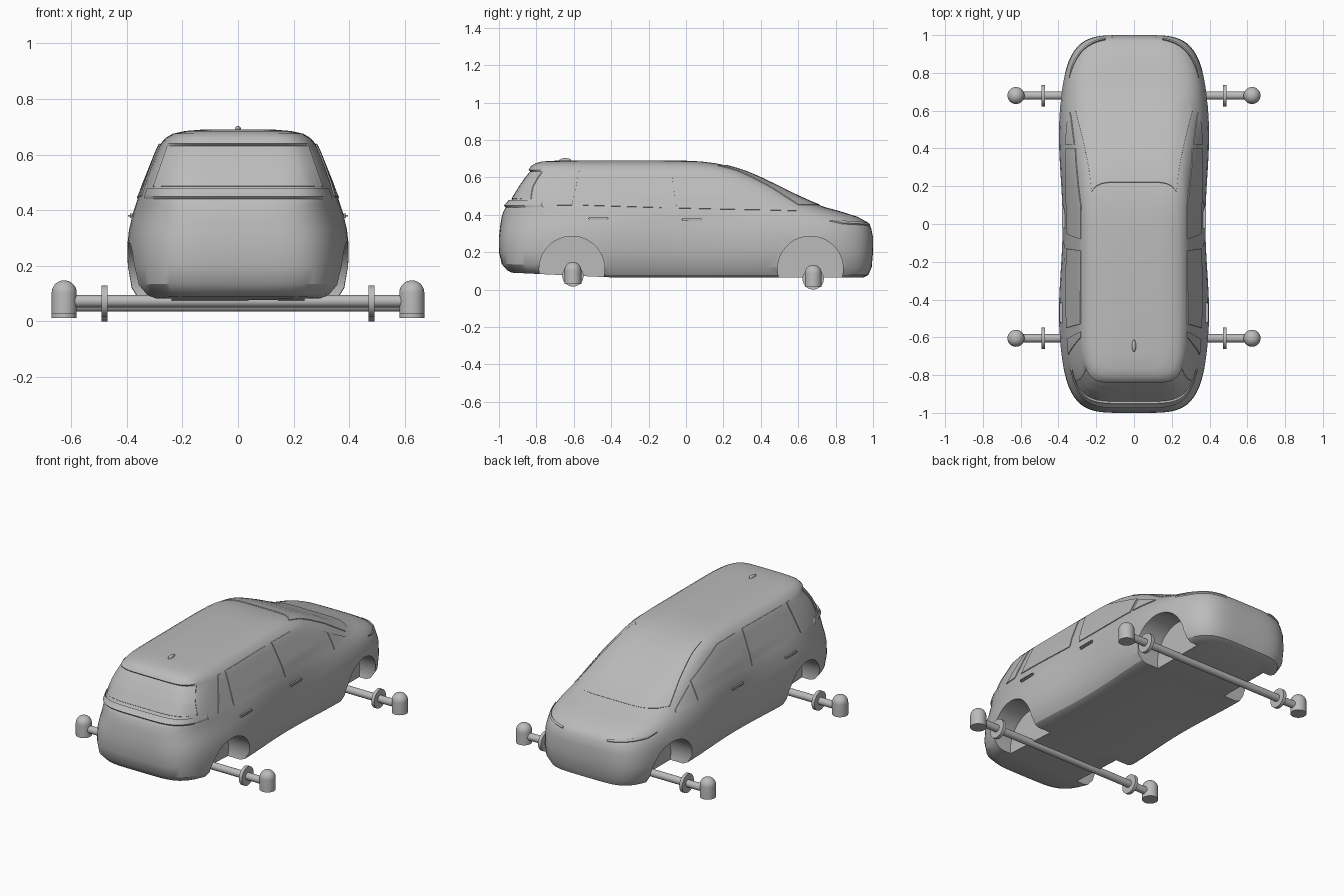
import bpy, bmesh, math
from mathutils import Vector, Matrix

if "Cube" in bpy.data.objects:
    bpy.data.objects.remove(bpy.data.objects["Cube"])

grey = bpy.data.materials.new("plain grey")
grey.use_nodes = True
grey.diffuse_color = (0.5, 0.5, 0.5, 1)
grey.node_tree.nodes["Principled BSDF"].inputs["Base Color"].default_value = (0.5, 0.5, 0.5, 1)


def finish(name, bm, smooth=True):
    bmesh.ops.recalc_face_normals(bm, faces=bm.faces[:])
    mesh = bpy.data.meshes.new(name)
    bm.to_mesh(mesh)
    bm.free()
    mesh.materials.append(grey)
    ob = bpy.data.objects.new(name, mesh)
    bpy.context.collection.objects.link(ob)
    if smooth:
        soften(ob)
    return ob


def soften(ob):
    bpy.ops.object.select_all(action='DESELECT')
    ob.select_set(True)
    bpy.context.view_layer.objects.active = ob
    bpy.ops.object.shade_smooth_by_angle(angle=math.radians(32))


# Body levels: height, rear y, front y, half width, squareness of the outline
LEVELS = [
    (.065, -.93, .95, .33, 5), (.078, -.955, .975, .358, 5), (.12, -.985, .993, .385, 5),
    (.20, -1, 1, .40, 4.7), (.28, -1, 1, .402, 4.5), (.33, -.995, .99, .397, 4.3),
    (.36, -.99, .97, .39, 4.2), (.39, -.985, .915, .382, 4.2), (.42, -.975, .82, .371, 4.3),
    (.44, -.965, .745, .363, 4.6), (.46, -.945, .69, .354, 5), (.50, -.92, .60, .338, 5.5),
    (.55, -.89, .50, .318, 6), (.60, -.855, .395, .298, 6), (.63, -.83, .325, .285, 6),
    (.64, -.842, .30, .278, 6), (.66, -.828, .23, .26, 6), (.675, -.805, .16, .235, 6),
    (.685, -.77, .08, .19, 5), (.69, -.68, -.02, .13, 4)]


def level(z):
    for a, b in zip(LEVELS, LEVELS[1:]):
        if z <= b[0]:
            t = max(0, (z - a[0]) / (b[0] - a[0]))
            return [p + (q - p) * t for p, q in zip(a, b)]
    return LEVELS[-1]


def waist(y, z):
    # the doors are drawn in slightly between the wheel arches
    fade = min(1, max(0, (.5 - z) / .15))
    return 1 - .06 * fade * math.cos(min(1, abs(y) / .55) * math.pi / 2) ** 2


def side_x(y, z):
    _, yb, yf, w, n = level(z)
    v = min(1, abs(y - (yf + yb) / 2) / ((yf - yb) / 2))
    return w * (1 - v ** n) ** (1 / n) * waist(y, z)


def end_y(x, z, front):
    _, yb, yf, w, n = level(z)
    r = (1 - min(1, abs(x) / w) ** n) ** (1 / n)
    return (yf + yb) / 2 + (1 if front else -1) * (yf - yb) / 2 * r


def outline(z, count=28):
    _, yb, yf, w, n = level(z)
    points = []
    for k in range(4):
        for i in range(count):
            u, v = 1, 2 * i / count - 1
            for _ in range(k):
                u, v = -v, u
            r = (abs(u) ** n + abs(v) ** n) ** (-1 / n)
            y = (yf + yb) / 2 + v * r * (yf - yb) / 2
            lift = max(0, -y - .4) * .07 * max(0, 1 - z / .2)
            points.append(Vector((u * r * w * waist(y, z), y, z + lift)))
    return points


def loft(bm, rings, closed=True):
    rows = [[bm.verts.new(p) for p in ring] for ring in rings]
    for a, b in zip(rows, rows[1:]):
        for i in range(len(a) if closed else len(a) - 1):
            j = (i + 1) % len(a)
            bm.faces.new((a[i], a[j], b[j], b[i]))
    return rows


# Body shell
bm = bmesh.new()
rows = loft(bm, [outline(l[0]) for l in LEVELS])
bm.faces.new(rows[0])
bm.faces.new(rows[-1])
body = finish("body", bm, False)


def tube(bm, radius, length, centre, axis, sides=32):
    turn = {'X': Matrix.Rotation(math.pi / 2, 4, 'Y'), 'Z': Matrix()}[axis]
    bmesh.ops.create_cone(bm, cap_ends=True, segments=sides, radius1=radius, radius2=radius,
                          depth=length, matrix=Matrix.Translation(centre) @ turn)


# Wheel wells cut into both sides
bm = bmesh.new()
for y in (-.61, .665):
    for s in (-1, 1):
        tube(bm, .175, .3, (s * .39, y, .11), 'X', 64)
cutter = finish("wheel_well_cutter", bm, False)
cutter.hide_render = True
cutter.hide_viewport = True
cut = body.modifiers.new("wheel wells", 'BOOLEAN')
cut.operation = 'DIFFERENCE'
cut.object = cutter
cut.solver = 'EXACT'
graph = bpy.context.evaluated_depsgraph_get()
body.data = bpy.data.meshes.new_from_object(body.evaluated_get(graph))
body.modifiers.clear()
bpy.data.objects.remove(cutter)
soften(body)


def along(points, t):
    f = t * (len(points) - 1)
    i = min(int(f), len(points) - 2)
    return Vector(points[i]).lerp(Vector(points[i + 1]), f - i)


def plate(name, low, high, place, across=18, up=14, raised=.004):
    """Thin plate on the body between a lower and an upper edge."""
    bm = bmesh.new()
    grid = [[along(low, i / across).lerp(along(high, i / across), j / up)
             for i in range(across + 1)] for j in range(up + 1)]
    outer = loft(bm, [[place(*p, raised) for p in row] for row in grid], False)
    inner = loft(bm, [[place(*p, -.004) for p in row] for row in grid], False)

    def rim(r):
        return r[0] + [q[-1] for q in r[1:-1]] + r[-1][::-1] + [q[0] for q in r[-2:0:-1]]
    a, b = rim(outer), rim(inner)
    for i in range(len(a)):
        j = (i + 1) % len(a)
        bm.faces.new((a[i], a[j], b[j], b[i]))
    return finish(name, bm)


def on_side(s):
    return lambda y, z, d: Vector((s * (side_x(y, z) + d), y, z + d * .4))


def on_end(front):
    s = 1 if front else -1
    return lambda x, z, d: Vector((x, end_y(x, z, front) + s * d * .7, z + d * .7))


# Side windows
WINDOWS = {
    "quarter_window": ([(-.69, .45), (-.61, .45)], [(-.60, .635), (-.57, .635)]),
    "rear_door_window": ([(-.55, .45), (-.13, .437)], [(-.53, .635), (-.14, .638)]),
    "front_door_window": ([(-.05, .435), (.15, .43), (.4, .425)],
                          [(-.08, .638), (.1, .635), (.4, .53)]),
    "corner_window": ([(.42, .425), (.59, .42)], [(.42, .515), (.59, .428)])}
for side, s in (("left", 1), ("right", -1)):
    for name, (low, high) in WINDOWS.items():
        plate(side + "_" + name, low, high, on_side(s))
    # Headlamps
    plate(side + "_headlamp", [(s * .33, .35), (s * .15, .338)],
          [(s * .345, .365), (s * .15, .348)], on_end(True), raised=.008)
    # Door handles
    for name, y, z in (("rear", -.47, .38), ("front", .03, .375)):
        bm = bmesh.new()
        bmesh.ops.create_cube(bm, size=1, matrix=Matrix.Translation(
            (s * (side_x(y, z) + .004), y, z)) @ Matrix.Diagonal((.022, .11, .016, 1)))
        bmesh.ops.bevel(bm, geom=bm.edges[:], offset=.006, segments=2, affect='EDGES')
        finish(side + "_" + name + "_door_handle", bm)

# Windscreen, rear window and the lamp bar under it
plate("windscreen", [(-.31, .452), (.31, .452)], [(-.225, .662), (.225, .662)], on_end(True))
plate("rear_window", [(-.305, .485), (.305, .485)], [(-.255, .628), (.255, .628)], on_end(False))
plate("rear_lamp_bar", [(-.337, .44), (.337, .44)], [(-.328, .468), (.328, .468)],
      on_end(False), across=40, up=4, raised=.014)

# Roof fin
bm = bmesh.new()
bmesh.ops.create_uvsphere(bm, u_segments=16, v_segments=10, radius=1,
                          matrix=Matrix.Translation((0, -.645, .69)) @ Matrix.Diagonal((.011, .032, .013, 1)))
finish("roof_fin", bm)

# Axles with collars and domed ends
for name, y, z in (("front", .68, .057), ("rear", -.605, .073)):
    bm = bmesh.new()
    tube(bm, .022, 1.24, (0, y, z), 'X')
    finish(name + "_axle", bm)
    for side, s in (("left", 1), ("right", -1)):
        bm = bmesh.new()
        tube(bm, .057, .02, (s * .48, y, z), 'X')
        finish(side + "_" + name + "_collar", bm)
        bm = bmesh.new()
        rings = [(.045, z - .044), (.045, z + .03)]
        rings += [(.045 * math.cos(a), z + .03 + .045 * math.sin(a))
                  for a in [k * math.pi / 16 for k in range(1, 8)]]
        rows = loft(bm, [[(s * .625 + r * math.cos(t), y + r * math.sin(t), h)
                          for t in [k * math.pi / 16 for k in range(32)]] for r, h in rings])
        bm.faces.new(rows[0])
        bm.faces.new(rows[-1])
        finish(side + "_" + name + "_axle_end", bm)
